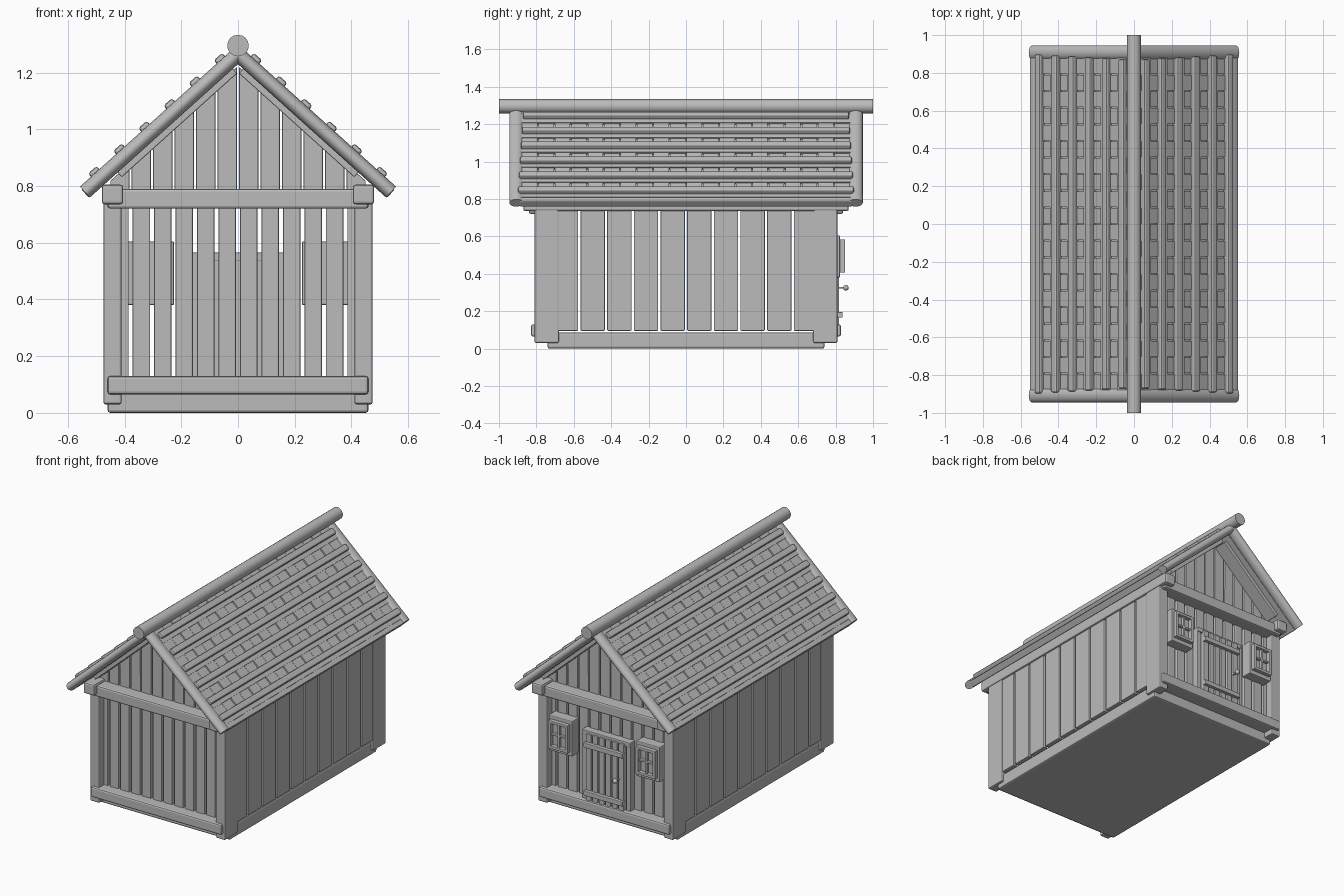
import bpy
import math
from mathutils import Matrix, Vector

if "Cube" in bpy.data.objects:
    bpy.data.objects.remove(bpy.data.objects["Cube"])

grey = bpy.data.materials.new("weathered_grey")
grey.use_nodes = True
grey.diffuse_color = (0.5, 0.5, 0.5, 1)
grey.node_tree.nodes["Principled BSDF"].inputs["Base Color"].default_value = (0.5, 0.5, 0.5, 1)


def finish(name, verts, faces, bevel=0.0):
    mesh = bpy.data.meshes.new(name)
    mesh.from_pydata(verts, [], faces)
    mesh.materials.append(grey)
    obj = bpy.data.objects.new(name, mesh)
    bpy.context.collection.objects.link(obj)
    if bevel:
        mod = obj.modifiers.new("rounded_edges", "BEVEL")
        mod.width = bevel
        mod.segments = 2
    return obj


BOX_FACES = [(0, 1, 3, 2), (4, 6, 7, 5), (0, 4, 5, 1), (2, 3, 7, 6), (0, 2, 6, 4), (1, 5, 7, 3)]


def box(name, xs, ys, zs, bevel=0.006, matrix=None):
    xs, ys, zs = sorted(xs), sorted(ys), sorted(zs)
    verts = [Vector((x, y, z)) for x in xs for y in ys for z in zs]
    obj = finish(name, verts, BOX_FACES, bevel)
    if matrix:
        obj.matrix_world = matrix
    return obj


def pole(name, radius, length, matrix, sides=16):
    # Round pole running along local x from zero to length
    verts = []
    for x in (0, length):
        for i in range(sides):
            a = math.tau * i / sides
            verts.append((x, radius[0] * math.cos(a), radius[1] * math.sin(a)))
    faces = [(i, (i + 1) % sides, sides + (i + 1) % sides, sides + i) for i in range(sides)]
    faces += [tuple(reversed(range(sides))), tuple(range(sides, 2 * sides))]
    obj = finish(name, verts, faces)
    obj.matrix_world = matrix
    bpy.ops.object.select_all(action="DESELECT")
    obj.select_set(True)
    bpy.context.view_layer.objects.active = obj
    bpy.ops.object.shade_smooth_by_angle(angle=math.radians(35))


SLOPE = 0.9
PITCH = math.atan(SLOPE)
RIDGE = 1.298
RUN = 0.57 / math.cos(PITCH)

# Floor
box("floor", (-0.46, 0.46), (-0.74, 0.74), (0, 0.086), 0.01)

# Corner posts, side beams and side planks
for s, side in ((1, "left"), (-1, "right")):
    box(f"{side}_top_beam", (s * 0.405, s * 0.48), (-0.87, 0.87), (0.735, 0.805), 0.01)
    for e, end in ((-1, "front"), (1, "back")):
        box(f"{end}_{side}_post", (s * 0.41, s * 0.475), (e * 0.68, e * 0.81), (0.03, 0.75), 0.008)
    for i in range(10):
        y = (i - 4.5) * 0.1425
        box(f"{side}_wall_plank", (s * 0.44, s * 0.47), (y - 0.065, y + 0.065), (0.095, 0.75), 0.005)

# End walls: sill, tie beam, lower planks and gable planks
STEP = 0.0757
for e, end in ((-1, "front"), (1, "back")):
    box(f"{end}_sill", (-0.46, 0.46), (e * 0.73, e * 0.828), (0.065, 0.13), 0.01)
    box(f"{end}_tie_beam", (-0.46, 0.46), (e * 0.73, e * 0.84), (0.72, 0.79), 0.01)
    for i in range(12):
        x = (i - 5.5) * STEP
        box(f"{end}_wall_plank", (x - 0.031, x + 0.031), (e * 0.73, e * 0.76), (0.08, 0.74), 0.005)
        plank = box(f"{end}_gable_plank", (x - 0.034, x + 0.034), (e * 0.73, e * 0.76), (0.75, 1), 0.004)
        for v in plank.data.vertices:
            if v.co.z > 0.9:
                v.co.z = RIDGE - 0.075 - SLOPE * abs(v.co.x)

# Ridge pole
pole("ridge_pole", (0.038, 0.038), 2.0, Matrix.Translation((0, -1, 1.295)) @ Matrix.Rotation(math.pi / 2, 4, "Z"))

# Roof halves: local x runs down the slope, local z points out of the roof
for s, side in ((1, "left"), (-1, "right")):
    turn = Matrix.Rotation(0 if s > 0 else math.pi, 4, "Z")
    frame = Matrix.Translation((0, 0, RIDGE)) @ turn @ Matrix.Rotation(PITCH, 4, "Y")
    box(f"{side}_roof_deck", (0.035, RUN - 0.03), (-0.89, 0.89), (-0.05, -0.022), 0, frame)
    box(f"{side}_eave_board", (RUN - 0.045, RUN - 0.015), (-0.89, 0.89), (-0.05, -0.008), 0.006, frame)
    for e, end in ((-1, "front"), (1, "back")):
        place = frame @ Matrix.Translation((0.02, e * 0.907, -0.025))
        pole(f"{end}_{side}_verge_pole", (0.038, 0.026), RUN - 0.038, place)
        box(f"{end}_{side}_rafter", (0.07, RUN - 0.15), (e * 0.76, e * 0.85), (-0.073, -0.045), 0.004, frame)
    # Roof boards with alternating heights
    for i in range(20):
        y = (i - 9.5) * 0.088
        top = -0.014 if i % 2 else -0.010
        box(f"{side}_roof_board", (0.03, RUN - 0.04), (y - 0.041, y + 0.041), (-0.03, top), 0, frame)
    # Battens, each over a flat cover strip
    for i in range(6):
        d = (0.06 + 0.0886 * i) / math.cos(PITCH)
        reach = 0.872 + 0.005 * (5 - abs(5 - i))
        box(f"{side}_roof_strip", (d - 0.02, d + 0.045), (-0.88, 0.88), (-0.03, -0.006), 0, frame)
        box(f"{side}_roof_batten", (d - 0.02, d + 0.02), (-reach, reach), (-0.02, 0.016), 0.009, frame)

# Door on the back wall
for s in (-1, 1):
    box("door_jamb", (s * 0.14, s * 0.17), (0.75, 0.8), (0.12, 0.56), 0.004)
box("door_lintel", (-0.17, 0.17), (0.75, 0.805), (0.535, 0.565), 0.004)
box("door_backing", (-0.14, 0.14), (0.755, 0.775), (0.12, 0.54), 0)
for i in range(6):
    x = (i - 2.5) * 0.046
    box("door_plank", (x - 0.018, x + 0.018), (0.77, 0.818), (0.115, 0.55), 0.004)
for z in (0.18, 0.485):
    box("door_rail", (-0.137, 0.137), (0.81, 0.838), (z - 0.015, z + 0.015), 0.004)
bpy.ops.mesh.primitive_uv_sphere_add(segments=16, ring_count=10, radius=0.015, location=(-0.1, 0.855, 0.325))
knob = bpy.context.object
knob.name = "door_knob"
knob.data.materials.append(grey)
bpy.ops.object.shade_smooth_by_angle()
box("knob_stem", (-0.105, -0.095), (0.81, 0.85), (0.32, 0.33), 0)

# Windows on the back wall
for s in (-1, 1):
    c = s * 0.308
    box("window_box", (c - 0.083, c + 0.083), (0.75, 0.823), (0.38, 0.605), 0.006)
    for k in (-1, 1):
        box("window_stile", (c + k * 0.05, c + k * 0.068), (0.815, 0.85), (0.406, 0.583), 0.003)
        z = 0.4945 + k * 0.0795
        box("window_rail", (c - 0.066, c + 0.066), (0.815, 0.848), (z - 0.009, z + 0.009), 0.003)
    box("window_upright_bar", (c - 0.006, c + 0.006), (0.815, 0.842), (0.41, 0.58), 0.002)
    box("window_cross_bar", (c - 0.06, c + 0.06), (0.815, 0.84), (0.49, 0.502), 0.002)
